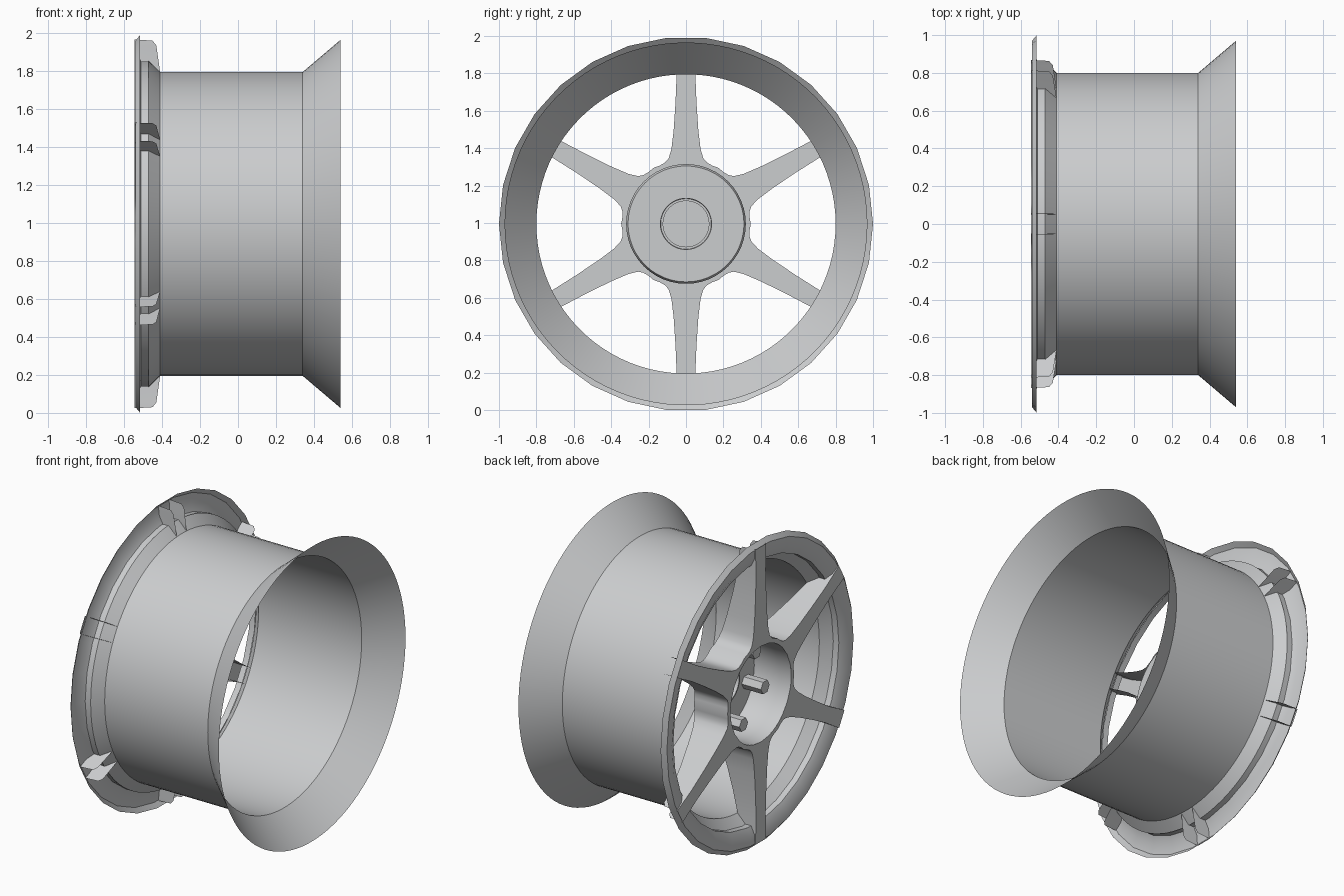
import bpy, bmesh, math
from mathutils import Vector

cube = bpy.data.objects.get("Cube")
if cube:
    bpy.data.objects.remove(cube, do_unlink=True)

CZ = 0.995  # axle height

metal = bpy.data.materials.new("light_grey_metal")
metal.use_nodes = True
grey = (0.6, 0.61, 0.62, 1)
metal.diffuse_color = grey
metal.node_tree.nodes["Principled BSDF"].inputs["Base Color"].default_value = grey


def finish(name, bm, angle=30):
    bmesh.ops.remove_doubles(bm, verts=bm.verts, dist=0.0005)
    bmesh.ops.recalc_face_normals(bm, faces=bm.faces)
    mesh = bpy.data.meshes.new(name)
    bm.to_mesh(mesh)
    bm.free()
    mesh.materials.append(metal)
    ob = bpy.data.objects.new(name, mesh)
    ob.location.z = CZ
    bpy.context.collection.objects.link(ob)
    bpy.ops.object.select_all(action='DESELECT')
    ob.select_set(True)
    bpy.context.view_layer.objects.active = ob
    bpy.ops.object.shade_smooth_by_angle(angle=math.radians(angle))
    return ob


def polar(x, r, a):
    return Vector((x, r * math.cos(a), r * math.sin(a)))


def lathe(name, profile, sides):
    """Spin (x, radius) points around the axle."""
    bm = bmesh.new()
    verts = [bm.verts.new(polar(x, r, 0)) for x, r in profile]
    edges = [bm.edges.new(pair) for pair in zip(verts, verts[1:])]
    bmesh.ops.spin(bm, geom=verts + edges, cent=(0, 0, 0), axis=(1, 0, 0),
                   angle=math.tau, steps=sides, use_merge=True)
    return finish(name, bm)


# Barrel with flared inner flange
lathe("barrel", [(-0.47, 0.86), (-0.41, 0.8), (0.34, 0.8), (0.54, 0.97)], 90)

# Faceted outer lip
lathe("outer_lip", [(-0.515, 1.0), (-0.54, 0.97), (-0.535, 0.91),
                    (-0.51, 0.86), (-0.47, 0.86)], 30)

# Hub cup with raised bore ring and cap
lathe("hub_cup", [(-0.545, 0.315), (-0.46, 0.312), (-0.3, 0.32), (-0.28, 0.31),
                  (-0.28, 0.137), (-0.3, 0.135), (-0.3, 0.125), (-0.27, 0.125), (-0.27, 0.0)], 48)

# Spokes: flat front with side walls, open behind
FRONT = -0.545
# distance along spoke, half width, rear edge x
SPOKE = [(0.30, 0.173, -0.3), (0.312, 0.14, -0.3), (0.328, 0.112, -0.3),
         (0.35, 0.093, -0.305), (0.4, 0.078, -0.32), (0.5, 0.066, -0.345),
         (0.65, 0.056, -0.38), (0.8, 0.05, -0.41), (0.94, 0.055, -0.43),
         (0.965, 0.055, -0.45), (0.97, 0.055, -0.53)]
ROOT = 3  # row where the hub ring ends and the arm begins

bm = bmesh.new()
for k in range(6):
    a = math.radians(30 + 60 * k)
    along, across = polar(0, 1, a), polar(0, 1, a + math.pi / 2)

    def point(d, w, x=FRONT):
        return along * d + across * w + Vector((x, 0, 0))

    def quad(*pts):
        bm.faces.new([bm.verts.new(p) for p in pts])

    for (d0, w0, b0), (d1, w1, b1) in zip(SPOKE[ROOT:], SPOKE[ROOT + 1:]):
        quad(point(d0, -w0), point(d0, w0), point(d1, w1), point(d1, -w1))
    for s in (-1, 1):
        for (d0, w0, b0), (d1, w1, b1) in zip(SPOKE, SPOKE[1:]):
            quad(point(d0, s * w0), point(d1, s * w1),
                 point(d1, s * w1, b1), point(d0, s * w0, b0))
        # ring between the cup mouth and the windows
        ring = [(d, s * w) for d, w, b in SPOKE[:ROOT + 1]] + [(SPOKE[ROOT][0], 0)]
        for p, q in zip(ring, ring[1:]):
            inner = [polar(FRONT, 0.315, a + math.atan2(w, d)) for d, w in (q, p)]
            quad(point(*p), point(*q), *inner)
finish("spokes", bm)

# Five hexagonal wheel nuts
for k in range(5):
    a = math.radians(270 + 72 * k)
    bpy.ops.mesh.primitive_cylinder_add(
        vertices=6, radius=0.045, depth=0.14, rotation=(0, math.pi / 2, 0),
        location=polar(-0.35, 0.235, a) + Vector((0, 0, CZ)))
    nut = bpy.context.object
    nut.name = f"wheel_nut_{k + 1}"
    nut.data.materials.append(metal)
